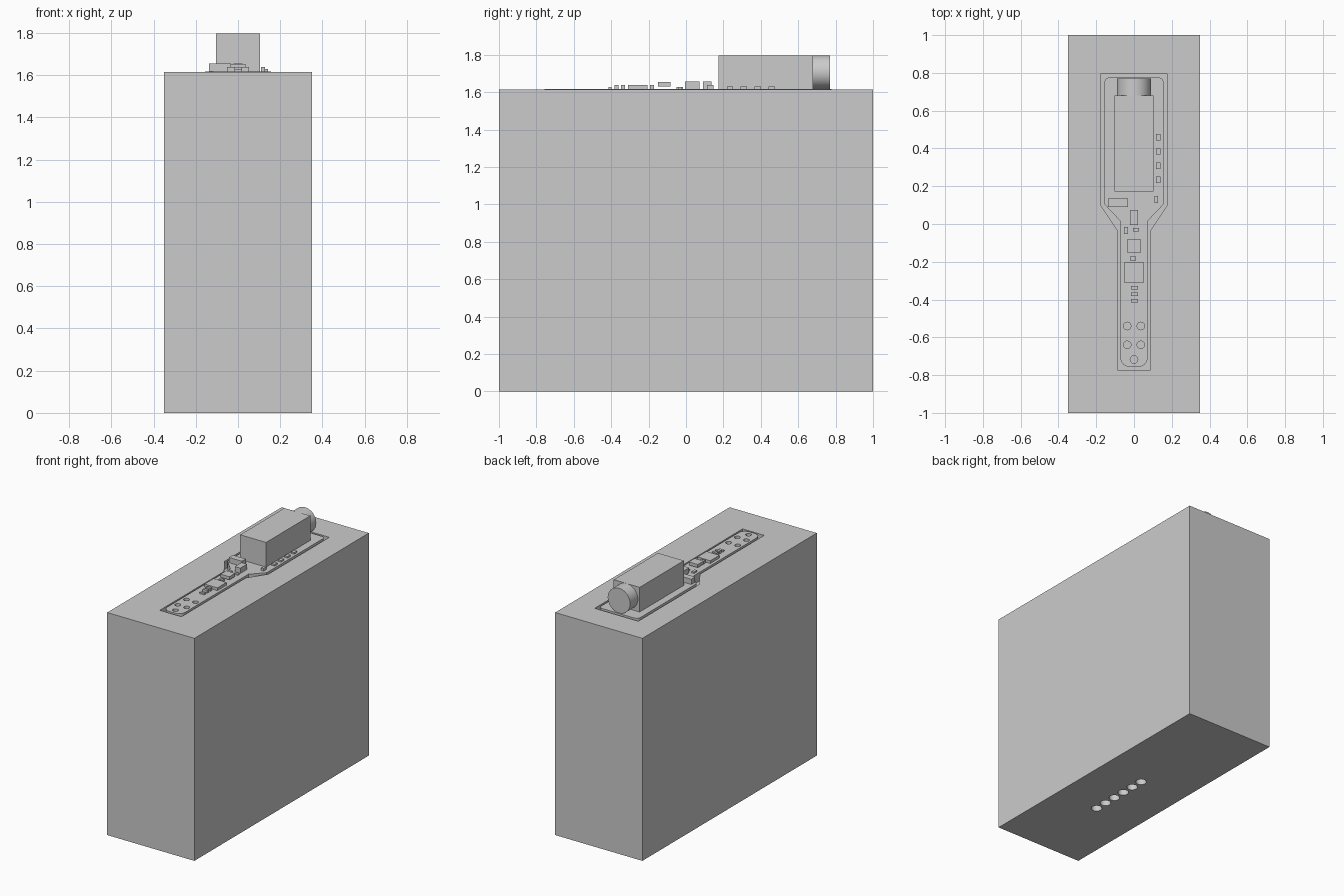
import bpy, bmesh, math

cube = bpy.data.objects.get("Cube")
if cube:
    bpy.data.objects.remove(cube, do_unlink=True)

grey = bpy.data.materials.new("plain grey")
grey.use_nodes = True
GREY = (0.6, 0.6, 0.6, 1)
grey.diffuse_color = GREY
grey.node_tree.nodes["Principled BSDF"].inputs["Base Color"].default_value = GREY

TOP = 1.615          # top of the block
BOARD = TOP + 0.003  # top of the circuit board


def finish(name, bm):
    bmesh.ops.recalc_face_normals(bm, faces=bm.faces)
    mesh = bpy.data.meshes.new(name)
    bm.to_mesh(mesh)
    bm.free()
    mesh.materials.append(grey)
    ob = bpy.data.objects.new(name, mesh)
    bpy.context.collection.objects.link(ob)
    return ob


def box(name, x0, x1, y0, y1, z0, z1):
    bm = bmesh.new()
    bmesh.ops.create_cube(bm, size=1)
    for v in bm.verts:
        v.co.x = x1 if v.co.x > 0 else x0
        v.co.y = y1 if v.co.y > 0 else y0
        v.co.z = z1 if v.co.z > 0 else z0
    return finish(name, bm)


def prism(name, half, z0, z1):
    """Extrude a left-right symmetric outline given by its +x half."""
    bm = bmesh.new()
    points = half + [(-x, y) for x, y in reversed(half)]
    face = bm.faces.new([bm.verts.new((x, y, z0)) for x, y in points])
    new = bmesh.ops.extrude_face_region(bm, geom=[face])["geom"]
    for v in new:
        if isinstance(v, bmesh.types.BMVert):
            v.co.z = z1
    return finish(name, bm)


def round_corner(x, y, r, start):
    angles = [start + math.pi / 2 * i / 6 for i in range(7)]
    return [(x - r + r * math.cos(a), y + r * math.sin(a)) for a in angles]


def pegs(name, centres, radius, z0, z1):
    bm = bmesh.new()
    for x, y in centres:
        made = bmesh.ops.create_cone(bm, cap_ends=True, segments=32, radius1=radius,
                                     radius2=radius, depth=z1 - z0)
        bmesh.ops.translate(bm, verts=made["verts"], vec=(x, y, (z0 + z1) / 2))
    return finish(name, bm)


def cut(target, cutter):
    mod = target.modifiers.new("cut", "BOOLEAN")
    mod.operation = "DIFFERENCE"
    mod.solver = "EXACT"
    mod.object = cutter
    cutter.hide_render = True
    cutter.hide_set(True)


def smooth(ob):
    bpy.ops.object.select_all(action="DESELECT")
    ob.select_set(True)
    bpy.context.view_layer.objects.active = ob
    bpy.ops.object.shade_smooth_by_angle(angle=math.radians(35))


# Block with a shaped pocket on top and a row of holes underneath
block = box("block", -0.35, 0.35, -1, 1, 0, TOP)
pocket = prism("pocket_cutter", [(0.087, -0.773), (0.087, -0.035), (0.175, 0.098),
                                 (0.175, 0.797)], TOP - 0.06, TOP + 0.1)
holes = pegs("hole_cutter", [(0.01, -0.38 + 0.093 * i) for i in range(6)], 0.036, -0.1, 0.4)
for cutter in (pocket, holes):
    smooth(cutter)
    cut(block, cutter)

# Circuit board with rounded corners and pin holes
outline = (round_corner(0.072, -0.707, 0.05, -math.pi / 2)
           + [(0.072, 0.015), (0.157, 0.105)]
           + round_corner(0.157, 0.747, 0.03, 0))
board = prism("circuit_board", outline, TOP - 0.06, BOARD)
pins = pegs("pin_hole_cutter", [(-0.036, -0.54), (0.036, -0.54), (-0.036, -0.64),
                                (0.036, -0.64), (0, -0.717)], 0.02, TOP - 0.04, TOP + 0.1)
smooth(pins)
cut(board, pins)

# Motor body and round end weight
box("motor_body", -0.104, 0.104, 0.173, 0.68, BOARD - 0.003, 1.797)
bm = bmesh.new()
bmesh.ops.create_cone(bm, cap_ends=True, segments=64, radius1=0.09, radius2=0.09, depth=0.09)
for v in bm.verts:
    v.co = (v.co.x, 0.724 + v.co.z, 1.707 + v.co.y)
smooth(finish("round_end", bm))

# Small parts on the board: x range, y range, bottom and top height
parts = {
    "connector": (-0.137, -0.032, 0.09, 0.135, BOARD, 1.656),
    "side_chip": (0.108, 0.127, 0.112, 0.148, BOARD, 1.638),
    "tall_chip": (-0.022, 0.022, -0.005, 0.073, BOARD, 1.656),
    "left_resistor": (-0.053, -0.033, -0.052, -0.016, BOARD, 1.628),
    "middle_resistor": (-0.004, 0.027, -0.04, -0.021, BOARD, 1.628),
    "square_chip": (-0.036, 0.036, -0.15, -0.083, 1.63, 1.653),
    "short_resistor": (-0.022, 0.011, -0.192, -0.172, BOARD, 1.638),
    "large_chip": (-0.052, 0.052, -0.31, -0.205, BOARD, 1.638),
    "row_resistor_back": (-0.017, 0.02, -0.347, -0.327, BOARD, 1.638),
    "row_resistor_middle": (-0.017, 0.02, -0.382, -0.362, BOARD, 1.638),
    "row_resistor_front": (-0.017, 0.02, -0.415, -0.398, BOARD, 1.628),
}
for name, size in parts.items():
    box(name, *size)
for i in range(4):
    y = 0.235 + 0.0745 * i
    box(f"side_capacitor_{i + 1}", 0.117, 0.141, y - 0.017, y + 0.017, BOARD, 1.63)
